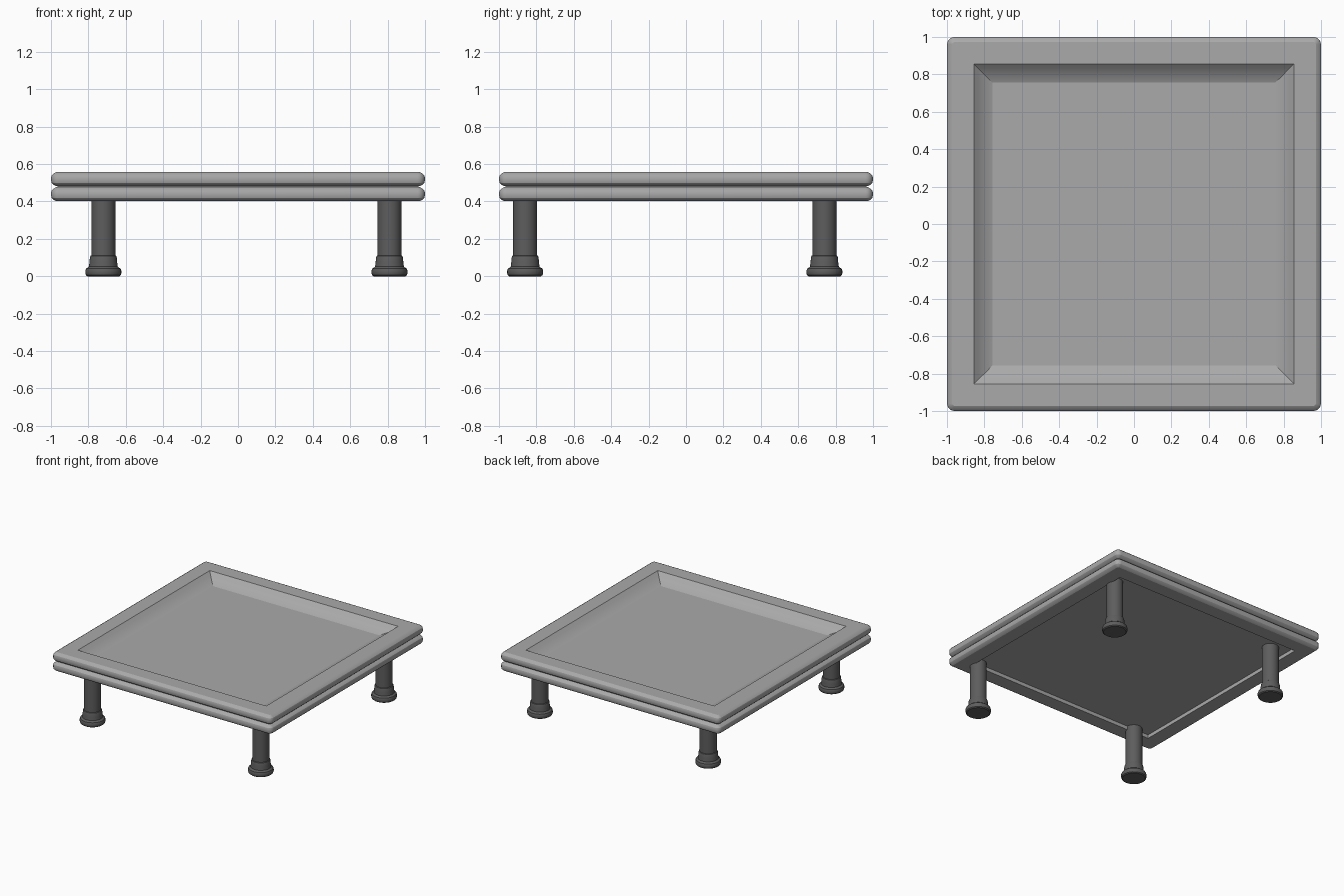
import bpy, bmesh, math

if "Cube" in bpy.data.objects:
    bpy.data.objects.remove(bpy.data.objects["Cube"])


def material(name, value):
    mat = bpy.data.materials.new(name)
    mat.diffuse_color = (value, value, value, 1)
    mat.use_nodes = True
    mat.node_tree.nodes["Principled BSDF"].inputs["Base Color"].default_value = mat.diffuse_color
    return mat


top_grey = material("mid_grey", 0.4)
leg_grey = material("dark_grey", 0.11)


def finish(bm, name, mat, angle):
    bmesh.ops.remove_doubles(bm, verts=bm.verts, dist=1e-5)
    bmesh.ops.recalc_face_normals(bm, faces=bm.faces)
    mesh = bpy.data.meshes.new(name)
    bm.to_mesh(mesh)
    bm.free()
    mesh.materials.append(mat)
    ob = bpy.data.objects.new(name, mesh)
    bpy.context.collection.objects.link(ob)
    bpy.ops.object.select_all(action='DESELECT')
    ob.select_set(True)
    bpy.context.view_layer.objects.active = ob
    bpy.ops.object.shade_smooth_by_angle(angle=math.radians(angle))
    return ob


def loft(name, rings, mat, angle):
    """Skin a list of point rings and cap both ends."""
    bm = bmesh.new()
    loops = [[bm.verts.new(p) for p in ring] for ring in rings]
    for a, b in zip(loops, loops[1:]):
        for i in range(len(a)):
            j = (i + 1) % len(a)
            bm.faces.new((a[i], a[j], b[j], b[i]))
    bm.faces.new(loops[0])
    bm.faces.new(loops[-1])
    return finish(bm, name, mat, angle)


def rounded_square(half, z, corner=0.04, steps=6):
    r = max(0.0, corner - (1 - half))
    pts = []
    for q in range(4):
        mid = math.pi / 4 + q * math.pi / 2
        cx = math.copysign(half - r, math.cos(mid))
        cy = math.copysign(half - r, math.sin(mid))
        for s in range(steps + 1):
            t = (q + s / steps) * math.pi / 2
            pts.append((cx + r * math.cos(t), cy + r * math.sin(t), z))
    return pts


def circle(radius, z, x, y, n=32):
    return [(x + radius * math.cos(2 * math.pi * i / n),
             y + radius * math.sin(2 * math.pi * i / n), z) for i in range(n)]


# Rounded edge of one moulding slab
def slab_edge(z0, z1):
    h = z1 - z0
    return [(0.965, z0), (0.972, z0), (0.986, z0 + 0.1 * h), (0.996, z0 + 0.24 * h),
            (0.999, z0 + 0.38 * h), (0.999, z0 + 0.62 * h), (0.996, z0 + 0.76 * h),
            (0.986, z0 + 0.9 * h), (0.972, z1), (0.965, z1)]


# Tray top: underside recess, two stacked slabs, coved tray recess
profile = ([(0.86, 0.432), (0.86, 0.402)]
           + slab_edge(0.402, 0.476) + slab_edge(0.482, 0.557)
           + [(0.856, 0.557), (0.832, 0.535), (0.798, 0.511), (0.756, 0.494)])
loft("tray_top", [rounded_square(h, z) for h, z in profile], top_grey, 21)

# Turned legs with collar and round foot
leg_profile = [(0.085, 0.0), (0.093, 0.006), (0.096, 0.016), (0.096, 0.03),
               (0.092, 0.041), (0.082, 0.047), (0.077, 0.052), (0.074, 0.075),
               (0.072, 0.1), (0.069, 0.109), (0.064, 0.112), (0.064, 0.45)]
for side, x in (("left", -0.72), ("right", 0.81)):
    for end, y in (("front", -0.86), ("back", 0.74)):
        loft(f"{end}_{side}_leg",
             [circle(r, z, x, y) for r, z in leg_profile], leg_grey, 35)
